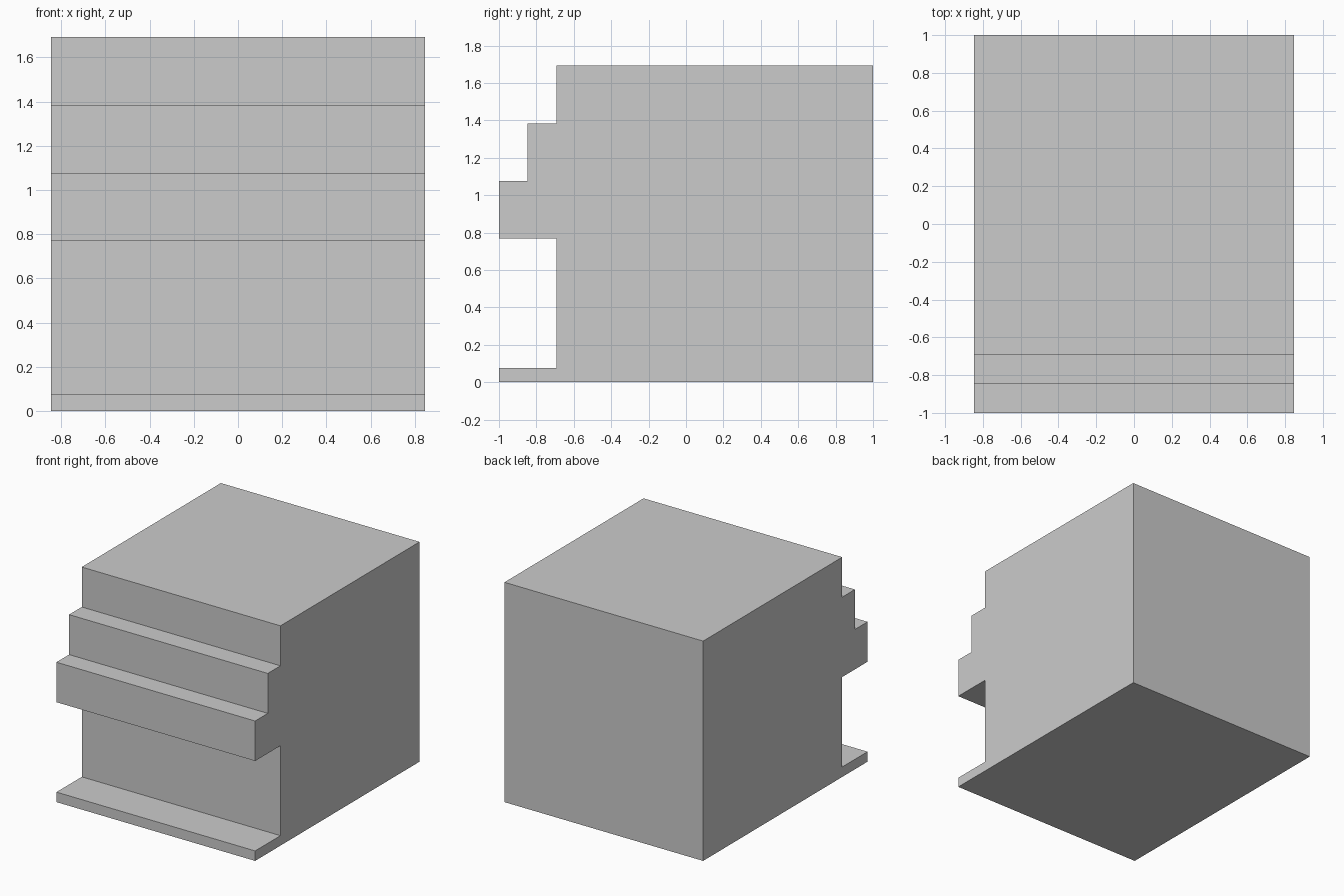
import bpy
import bmesh

if "Cube" in bpy.data.objects:
    bpy.data.objects.remove(bpy.data.objects["Cube"])

U = 1 / 13          # all steps fall on a grid of 1/13
HALF_WIDTH = 11 * U

# Side profile (y, z) in grid units: base lip, recess, stepped ledges, back
profile = [(-13, 0), (13, 0), (13, 22), (-9, 22), (-9, 18), (-11, 18),
           (-11, 14), (-13, 14), (-13, 10), (-9, 10), (-9, 1), (-13, 1)]

# Stepped block: profile extruded across the width
bm = bmesh.new()
side = bm.faces.new([bm.verts.new((-HALF_WIDTH, y * U, z * U)) for y, z in profile])
ext = bmesh.ops.extrude_face_region(bm, geom=[side], use_keep_orig=True)
moved = [g for g in ext["geom"] if isinstance(g, bmesh.types.BMVert)]
bmesh.ops.translate(bm, verts=moved, vec=(2 * HALF_WIDTH, 0, 0))
bmesh.ops.recalc_face_normals(bm, faces=bm.faces)

mesh = bpy.data.meshes.new("stepped_block")
bm.to_mesh(mesh)
bm.free()
bpy.context.collection.objects.link(bpy.data.objects.new("stepped_block", mesh))
